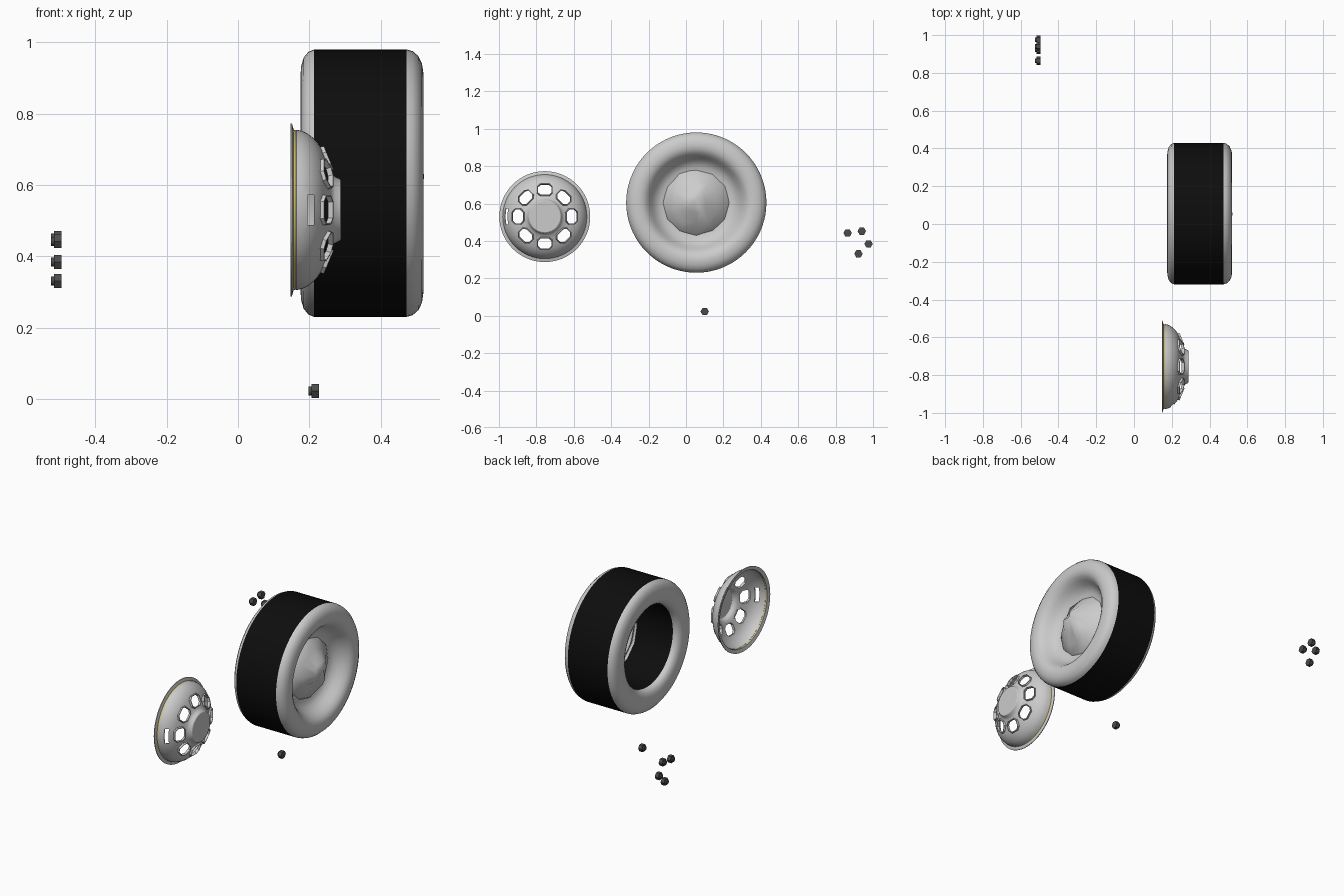
import bpy, bmesh, random
from math import cos, sin, pi, tau, radians
from mathutils import Matrix, Vector

if "Cube" in bpy.data.objects:
    bpy.data.objects.remove(bpy.data.objects["Cube"], do_unlink=True)
random.seed(4)


def material(name, rgb):
    mat = bpy.data.materials.new(name)
    mat.use_nodes = True
    mat.diffuse_color = (*rgb, 1)
    mat.node_tree.nodes["Principled BSDF"].inputs["Base Color"].default_value = (*rgb, 1)
    return mat


RUBBER = material("black_rubber", (0.004, 0.004, 0.004))
NUT_STEEL = material("dark_steel", (0.07, 0.07, 0.07))
YELLOW = material("yellow_band", (0.65, 0.55, 0.15))


def finish(name, bm, location=(0, 0, 0), mat=None, angle=40):
    bmesh.ops.remove_doubles(bm, verts=bm.verts, dist=1e-5)
    bmesh.ops.recalc_face_normals(bm, faces=bm.faces)
    mesh = bpy.data.meshes.new(name)
    bm.to_mesh(mesh)
    bm.free()
    obj = bpy.data.objects.new(name, mesh)
    bpy.context.collection.objects.link(obj)
    obj.location = location
    if mat:
        mesh.materials.append(mat)
    bpy.ops.object.select_all(action="DESELECT")
    obj.select_set(True)
    bpy.context.view_layer.objects.active = obj
    if angle:
        bpy.ops.object.shade_smooth_by_angle(angle=radians(angle))
    return obj


def revolve(name, profile, location, mat=None, steps=64, closed=False, angle=40):
    """Spin (x, radius) points around the x axis."""
    bm = bmesh.new()
    verts = [bm.verts.new((x, 0, r)) for x, r in profile]
    pairs = list(zip(verts, verts[1:]))
    if closed:
        pairs.append((verts[-1], verts[0]))
    edges = [bm.edges.new(p) for p in pairs]
    bmesh.ops.spin(bm, geom=verts + edges, cent=(0, 0, 0), axis=(1, 0, 0),
                   angle=tau, steps=steps)
    return finish(name, bm, location, mat, angle)


# Tyre: tread with inner barrel, and two rounded sidewalls
WHEEL = (0, 0.055, 0.605)
revolve("tread", [(0.213, 0.375), (0.473, 0.375), (0.455, 0.24), (0.213, 0.24)],
        WHEEL, RUBBER, 72, closed=True)
revolve("inner_sidewall",
        [(0.213, 0.375), (0.197, 0.368), (0.184, 0.352), (0.177, 0.328), (0.175, 0.3),
         (0.178, 0.272), (0.187, 0.252), (0.2, 0.242), (0.215, 0.239)], WHEEL, None, 72)
revolve("outer_sidewall_and_dish",
        [(0.473, 0.375), (0.49, 0.37), (0.506, 0.356), (0.516, 0.335), (0.52, 0.308),
         (0.516, 0.284), (0.504, 0.265), (0.484, 0.249), (0.46, 0.234),
         (0.437, 0.214), (0.425, 0.19), (0.42, 0.16)], WHEEL, None, 72)

# Lumpy hub boss in the middle of the dish
bm = bmesh.new()
SIDES = 12
rings = []
for x, r, wobble in [(0.41, 0.185, 0), (0.436, 0.165, 0.006), (0.468, 0.12, 0.012),
                     (0.503, 0.06, 0.01)]:
    ring = []
    for i in range(SIDES):
        a = tau * i / SIDES
        radius = r + random.uniform(-wobble, wobble)
        ring.append(bm.verts.new((x + random.uniform(-wobble, wobble),
                                  radius * cos(a), radius * sin(a))))
    rings.append(ring)
tip = bm.verts.new((0.522, 0, 0.02))
for low, high in zip(rings, rings[1:]):
    for i in range(SIDES):
        j = (i + 1) % SIDES
        bm.faces.new((low[i], low[j], high[j], high[i]))
for i in range(SIDES):
    bm.faces.new((rings[-1][i], rings[-1][(i + 1) % SIDES], tip))
finish("hub_boss", bm, WHEEL, None, 80)

# Hubcap: flange, coloured band and domed shell
CAP = (0, -0.755, 0.53)
revolve("hubcap_flange", [(0.147, 0.243), (0.151, 0.243), (0.157, 0.222), (0.153, 0.222)],
        CAP, None, closed=True)
revolve("hubcap_band", [(0.153, 0.226), (0.165, 0.222)], CAP, YELLOW)
dome = revolve("hubcap_dome",
               [(0.163, 0.223), (0.178, 0.22), (0.195, 0.212), (0.21, 0.2), (0.223, 0.186),
                (0.233, 0.17), (0.244, 0.145), (0.254, 0.12), (0.262, 0.1), (0.27, 0.092),
                (0.285, 0.085), (0.287, 0.082), (0.287, 0)], CAP, None, angle=0)

NORMAL_X, NORMAL_R = 0.924, 0.383


def window_frame(i):
    """Axes of a window: across, outward along the slope, and away from it."""
    a = tau * i / 8
    out = Vector((0, cos(a), sin(a)))
    across = Vector((0, sin(a), -cos(a)))
    ahead = Vector((1, 0, 0))
    slope = out * NORMAL_X - ahead * NORMAL_R
    normal = ahead * NORMAL_X + out * NORMAL_R
    m = Matrix((across, slope, normal)).transposed().to_4x4()
    m.translation = ahead * 0.246 + out * 0.143
    return m


def octagon(bm, m, grow, height):
    w, h, c = 0.037 + grow, 0.031 + grow, 0.015 + grow * 0.6
    pts = [(w, c - h), (w, h - c), (w - c, h), (c - w, h),
           (-w, h - c), (-w, c - h), (c - w, -h), (w - c, -h)]
    return [bm.verts.new(m @ Vector((x, y, height))) for x, y in pts]


def bridge(bm, a, b):
    for i in range(len(a)):
        j = (i + 1) % len(a)
        bm.faces.new((a[i], a[j], b[j], b[i]))


# Cutter for the eight windows and the valve slot
bm = bmesh.new()
for i in range(8):
    low, high = (octagon(bm, window_frame(i), 0, h) for h in (-0.025, 0.03))
    bridge(bm, low, high)
    bm.faces.new(low)
    bm.faces.new(high)
slot = Matrix.Translation((0.204, -0.2, 0)) @ Matrix.Diagonal((0.018, 0.08, 0.085, 1))
bmesh.ops.create_cube(bm, size=1, matrix=slot)
cutter = finish("window_cutter", bm, CAP, None, 0)
cutter.hide_render = True

bpy.context.view_layer.objects.active = dome
solid = dome.modifiers.new("thickness", "SOLIDIFY")
solid.thickness, solid.offset = 0.004, 0
cut = dome.modifiers.new("windows", "BOOLEAN")
cut.object, cut.operation, cut.solver = cutter, "DIFFERENCE", "EXACT"
for mod in ("thickness", "windows"):
    bpy.ops.object.modifier_apply(modifier=mod)
bpy.data.objects.remove(cutter, do_unlink=True)
bpy.ops.object.select_all(action="DESELECT")
dome.select_set(True)
bpy.ops.object.shade_smooth_by_angle(angle=radians(30))

# Raised rims around the windows
bm = bmesh.new()
for i in range(8):
    m = window_frame(i)
    loops = [octagon(bm, m, g, h) for g, h in
             [(0.006, -0.006), (0.004, 0.009), (0, 0.009), (0, -0.006)]]
    for a, b in zip(loops, loops[1:] + loops[:1]):
        bridge(bm, a, b)
finish("window_rims", bm, CAP, None, 30)

# Loose wheel nuts: hexagon body with a short round collar
NUTS = [(-0.525, 0.864, 0.442), (-0.525, 0.94, 0.452), (-0.525, 0.976, 0.384),
        (-0.525, 0.922, 0.331), (0.197, 0.1, 0.0225)]
for n, spot in enumerate(NUTS, 1):
    bm = bmesh.new()
    for sides, radius, x, depth in [(6, 0.0225, 0.0195, 0.022), (12, 0.0125, 0.005, 0.01)]:
        bmesh.ops.create_cone(bm, cap_ends=True, segments=sides, radius1=radius,
                              radius2=radius, depth=depth,
                              matrix=Matrix.Translation((x, 0, 0)) @ Matrix.Rotation(pi / 2, 4, "Y"))
    finish(f"wheel_nut_{n}", bm, spot, NUT_STEEL, 35)
